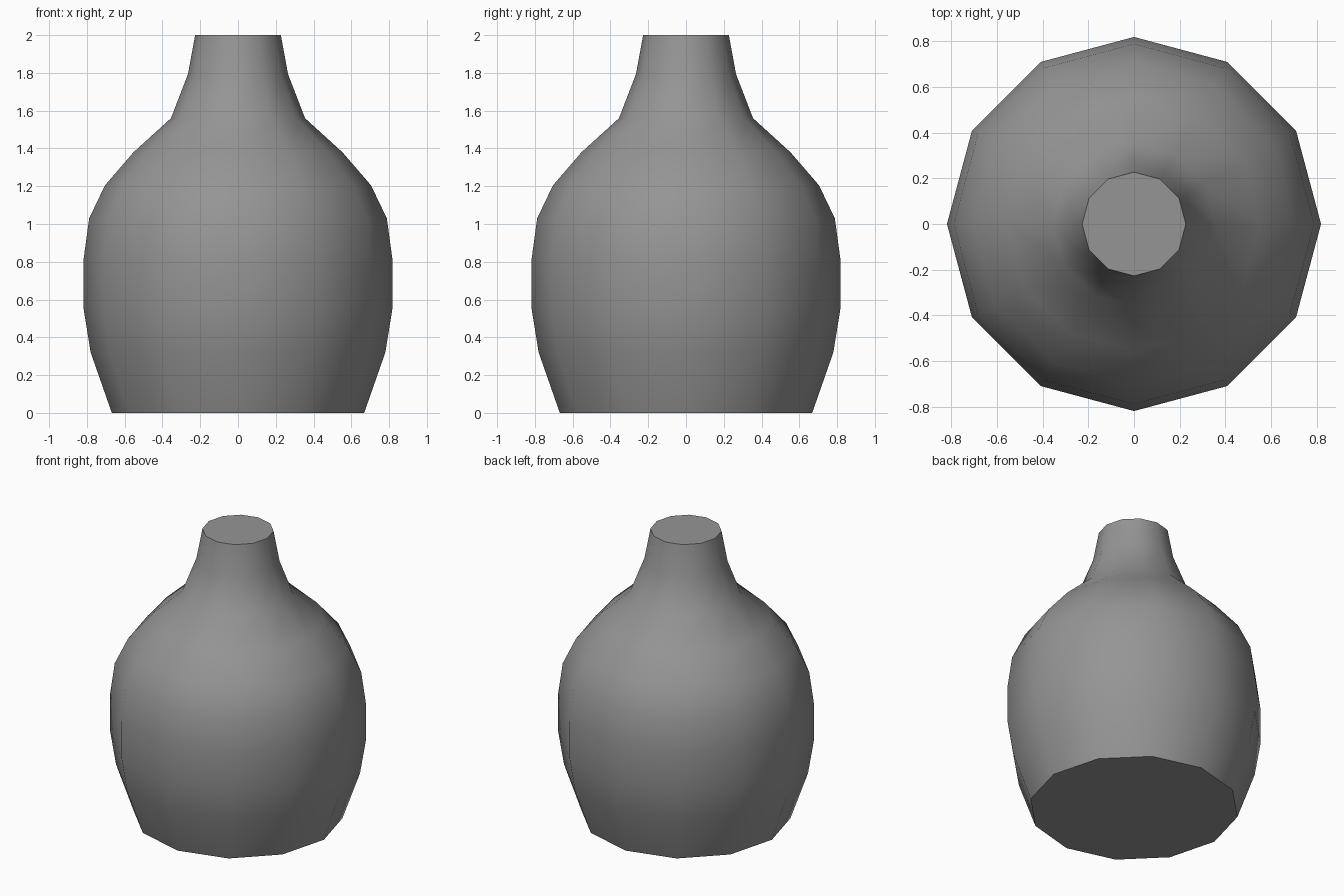
import bpy, bmesh
from math import sin, cos, pi, radians

if "Cube" in bpy.data.objects:
    bpy.data.objects.remove(bpy.data.objects["Cube"])

SIDES = 12
# Radius and height of each ring, from foot to rim
PROFILE = [(0.668, 0), (0.78, 0.32), (0.818, 0.555), (0.818, 0.81),
           (0.788, 1.03), (0.704, 1.205), (0.553, 1.38), (0.355, 1.56),
           (0.265, 1.793), (0.227, 2.0)]

# Vase body: rings of vertices joined into a closed lathe form
bm = bmesh.new()
rings = [[bm.verts.new((r * cos(2 * pi * i / SIDES), r * sin(2 * pi * i / SIDES), z))
          for i in range(SIDES)] for r, z in PROFILE]
for low, high in zip(rings, rings[1:]):
    for i in range(SIDES):
        j = (i + 1) % SIDES
        bm.faces.new((low[i], low[j], high[j], high[i]))

# Flat base and flat top
bm.faces.new(rings[0][::-1])
bm.faces.new(rings[-1])

mesh = bpy.data.meshes.new("vase")
bm.to_mesh(mesh)
bm.free()
vase = bpy.data.objects.new("vase", mesh)
bpy.context.collection.objects.link(vase)

# Dark grey glaze
glaze = bpy.data.materials.new("dark_grey")
glaze.diffuse_color = (0.3, 0.3, 0.3, 1)
glaze.use_nodes = True
glaze.node_tree.nodes["Principled BSDF"].inputs["Base Color"].default_value = glaze.diffuse_color
mesh.materials.append(glaze)

# Smooth sides, sharp rim and foot
bpy.context.view_layer.objects.active = vase
vase.select_set(True)
bpy.ops.object.shade_smooth_by_angle(angle=radians(45))
